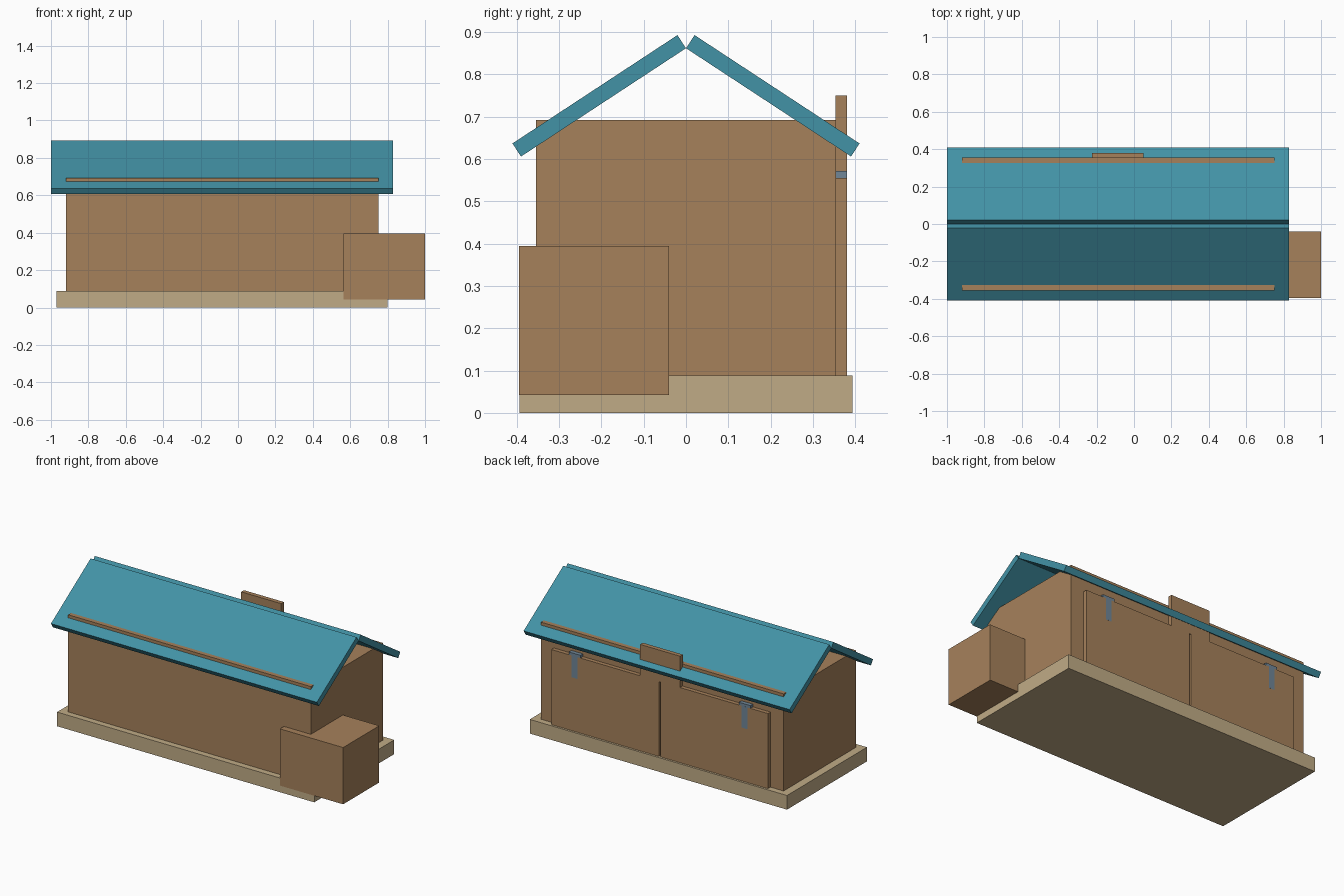
import bpy, bmesh
from math import atan2
from mathutils import Matrix, Vector

if "Cube" in bpy.data.objects:
    bpy.data.objects.remove(bpy.data.objects["Cube"])


def material(name, rgb):
    m = bpy.data.materials.new(name)
    m.diffuse_color = (*rgb, 1)
    m.use_nodes = True
    m.node_tree.nodes["Principled BSDF"].inputs["Base Color"].default_value = m.diffuse_color
    return m


WOOD = material("wood", (0.38, 0.22, 0.105))
TEAL = material("roof_teal", (0.055, 0.29, 0.38))
TAN = material("base_tan", (0.53, 0.41, 0.24))
STEEL = material("hinge_steel", (0.16, 0.24, 0.31))


def box(name, mat, x, y, z, xform=Matrix()):
    """Flat-faced box from (min, max) ranges, optionally transformed."""
    bm = bmesh.new()
    bmesh.ops.create_cube(bm, size=1)
    for v in bm.verts:
        v.co = Vector([(a + b) / 2 + c * (b - a) for (a, b), c in zip((x, y, z), v.co)])
    bmesh.ops.transform(bm, matrix=xform, verts=bm.verts)
    me = bpy.data.meshes.new(name)
    bm.to_mesh(me)
    bm.free()
    me.materials.append(mat)
    ob = bpy.data.objects.new(name, me)
    bpy.context.collection.objects.link(ob)
    return ob


MID = -0.085            # centre line of the house along x
FACE = (0.353, 0.38)    # depth of everything on the back wall

# Main volumes
box("base", TAN, (-0.97, 0.80), (-0.393, 0.393), (0, 0.088))
box("house_body", WOOD, (-0.92, 0.75), (-0.355, 0.355), (0.088, 0.692))
box("side_box", WOOD, (0.565, 1.0), (-0.395, -0.04), (0.042, 0.395))

# Two roof slabs whose lower edges meet at the ridge
slope = atan2(0.256, 0.39)
for s, label in ((-1, "front"), (1, "back")):
    y = (0, 0.4665) if s > 0 else (-0.4665, 0)
    place = Matrix.Translation((0, 0, 0.862)) @ Matrix.Rotation(-s * slope, 4, 'X')
    box("roof_" + label, TEAL, (-1.0, 0.83), y, (0, 0.037), place)

# Doors and hinges, mirrored about the centre line
for s, label in ((-1, "left"), (1, "right")):
    def span(a, b):
        return tuple(sorted((MID + s * a, MID + s * b)))
    box("door_" + label, WOOD, span(0.006, 0.745), FACE, (0.088, 0.555))
    box("hinge_plate_" + label, STEEL, span(0.545, 0.625), FACE, (0.555, 0.572))
    box("hinge_strap_" + label, STEEL, span(0.565, 0.605), (0.37, 0.3805), (0.42, 0.556))

# Board above the doors, rising through the roof
box("centre_board", WOOD, (-0.225, 0.05), FACE, (0.552, 0.75))
